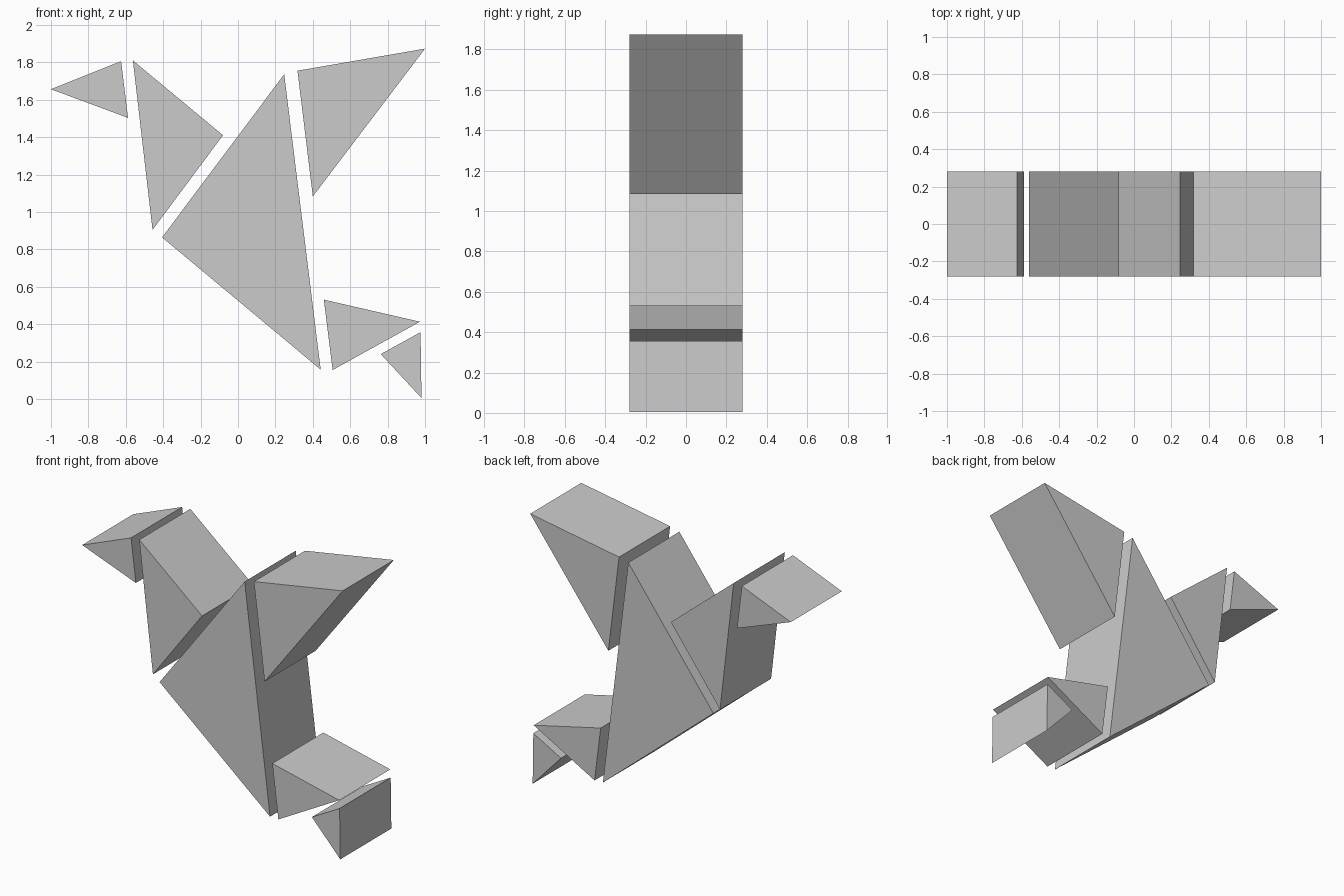
import bpy
import bmesh

if "Cube" in bpy.data.objects:
    bpy.data.objects.remove(bpy.data.objects["Cube"])

HALF_DEPTH = 0.28

# Triangular outlines as (x, z) in the front plane
PARTS = {
    "beak": [(-1.0, 1.656), (-0.588, 1.503), (-0.625, 1.806)],
    "neck": [(-0.562, 1.81), (-0.457, 0.904), (-0.08, 1.41)],
    "body": [(-0.406, 0.864), (0.442, 0.157), (0.247, 1.736)],
    "wing": [(0.318, 1.755), (0.4, 1.083), (1.0, 1.873)],
    "upper_tail": [(0.459, 0.531), (0.506, 0.155), (0.973, 0.413)],
    "tail_tip": [(0.763, 0.24), (0.981, 0.005), (0.976, 0.357)],
}


def prism(name, outline):
    """Extrude a front-facing outline through the full depth."""
    bm = bmesh.new()
    face = bm.faces.new([bm.verts.new((x, -HALF_DEPTH, z)) for x, z in outline])
    ext = bmesh.ops.extrude_face_region(bm, geom=[face], use_keep_orig=True)
    back = [v for v in ext["geom"] if isinstance(v, bmesh.types.BMVert)]
    bmesh.ops.translate(bm, verts=back, vec=(0, 2 * HALF_DEPTH, 0))
    bmesh.ops.recalc_face_normals(bm, faces=bm.faces)
    mesh = bpy.data.meshes.new(name)
    bm.to_mesh(mesh)
    bm.free()
    bpy.context.collection.objects.link(bpy.data.objects.new(name, mesh))


for part, points in PARTS.items():
    prism(part, points)
